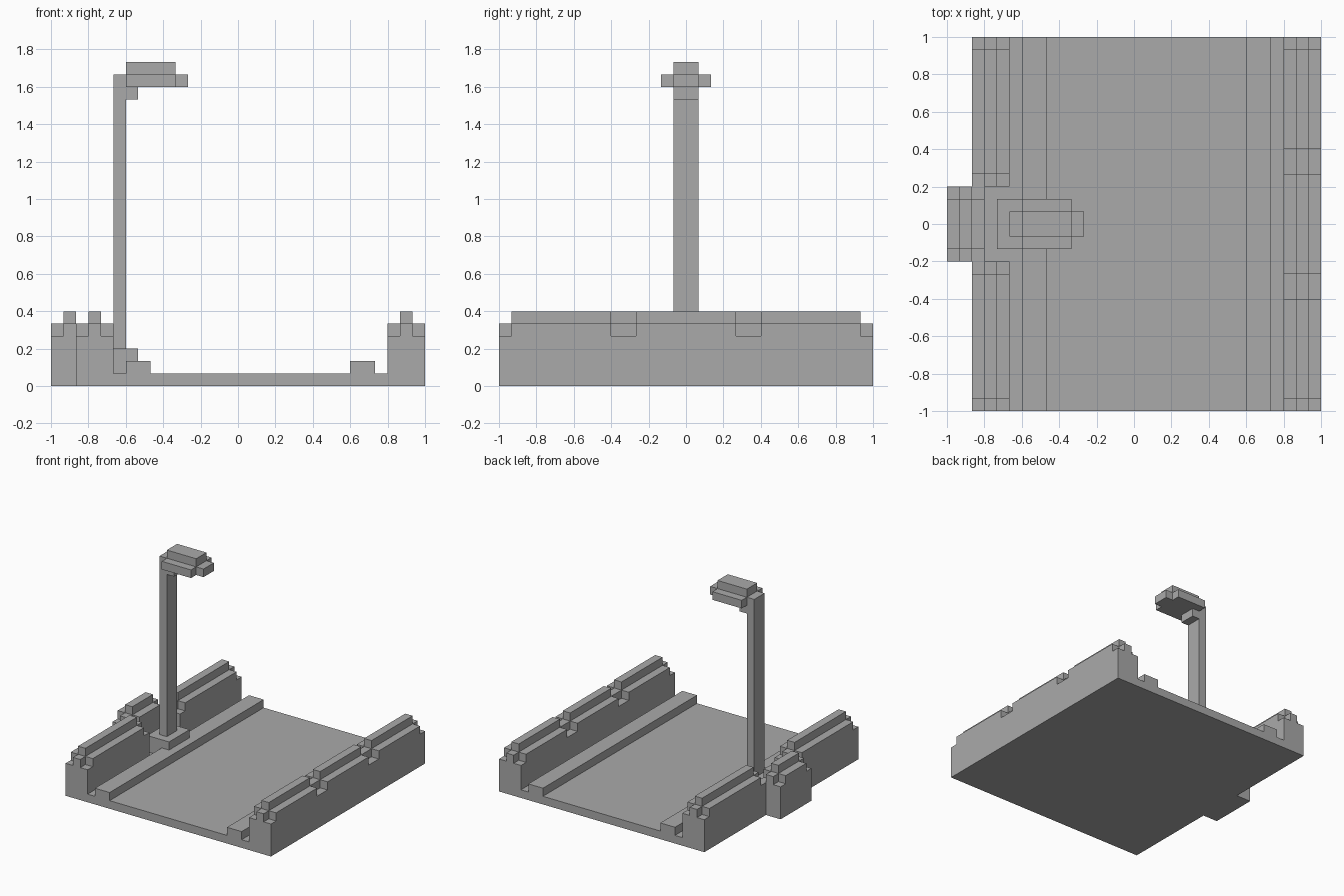
import bpy
import bmesh
from mathutils import Matrix, Vector

U = 1 / 15  # block size: the whole model sits on this grid

cube = bpy.data.objects.get("Cube")
if cube:
    bpy.data.objects.remove(cube, do_unlink=True)

stone = bpy.data.materials.new("stone grey")
stone.use_nodes = True
GREY = (0.4, 0.4, 0.4, 1)
stone.diffuse_color = GREY
stone.node_tree.nodes["Principled BSDF"].inputs["Base Color"].default_value = GREY


def finish(name, bm):
    """Scale block units to world units and make the object."""
    bmesh.ops.recalc_face_normals(bm, faces=bm.faces)
    bmesh.ops.scale(bm, vec=(U, U, U), verts=bm.verts)
    mesh = bpy.data.meshes.new(name)
    bm.to_mesh(mesh)
    bm.free()
    mesh.materials.append(stone)
    obj = bpy.data.objects.new(name, mesh)
    bpy.context.collection.objects.link(obj)
    return obj


def add_box(bm, x, y, z):
    """Add a box given as (low, high) ranges in block units."""
    low, high = Vector((x[0], y[0], z[0])), Vector((x[1], y[1], z[1]))
    place = Matrix.Translation((low + high) / 2) @ Matrix.Diagonal((*(high - low), 1))
    bmesh.ops.create_cube(bm, size=1, matrix=place)


def boxes(name, *parts):
    bm = bmesh.new()
    for part in parts:
        add_box(bm, *part)
    return finish(name, bm)


def parapet(name, x, y, raised):
    """Wall with a stepped coping that drops one block between raised runs."""
    bm = bmesh.new()
    add_box(bm, (x, x + 3), y, (0, 4))
    ridge = (x + 1, x + 2)
    low = y[0]
    for run in raised:
        add_box(bm, ridge, (low, run[0]), (4, 5))   # lowered joint
        add_box(bm, (x, x + 3), run, (4, 5))        # coping
        add_box(bm, ridge, run, (5, 6))             # ridge
        low = run[1]
    add_box(bm, ridge, (low, y[1]), (4, 5))
    return finish(name, bm)


# Roadway with two curbs, extruded front to back
section = [(-10, 0), (12, 0), (12, 1), (11, 1), (11, 2), (9, 2), (9, 1),
           (-7, 1), (-7, 2), (-9, 2), (-9, 1), (-10, 1)]
bm = bmesh.new()
face = bm.faces.new([bm.verts.new((x, -15, z)) for x, z in section])
extruded = bmesh.ops.extrude_face_region(bm, geom=[face], use_keep_orig=True)
bmesh.ops.translate(bm, vec=(0, 30, 0),
                    verts=[v for v in extruded["geom"] if isinstance(v, bmesh.types.BMVert)])
finish("roadway", bm)

# Walls on both sides and the alcove behind the lamp
parapet("left_wall", 12, (-15, 15), [(-14, -6), (-4, 4), (6, 14)])
parapet("right_wall_front", -13, (-15, -3), [(-14, -4)])
parapet("right_wall_back", -13, (3, 15), [(4, 14)])
parapet("alcove_wall", -15, (-3, 3), [(-2, 2)])
boxes("alcove_floor", ((-12, -10), (-3, 3), (0, 1)))

# Street lamp
boxes("lamp_pedestal", ((-11, -8), (-2, 2), (1, 3)))
boxes("lamp_post", ((-10, -9), (-1, 1), (3, 25)))
boxes("lamp_bracket", ((-9, -8), (-1, 1), (23, 24)))
boxes("lamp_head",
      ((-9, -5), (-2, 2), (24, 25)),
      ((-5, -4), (-1, 1), (24, 25)),
      ((-9, -5), (-1, 1), (25, 26)))
